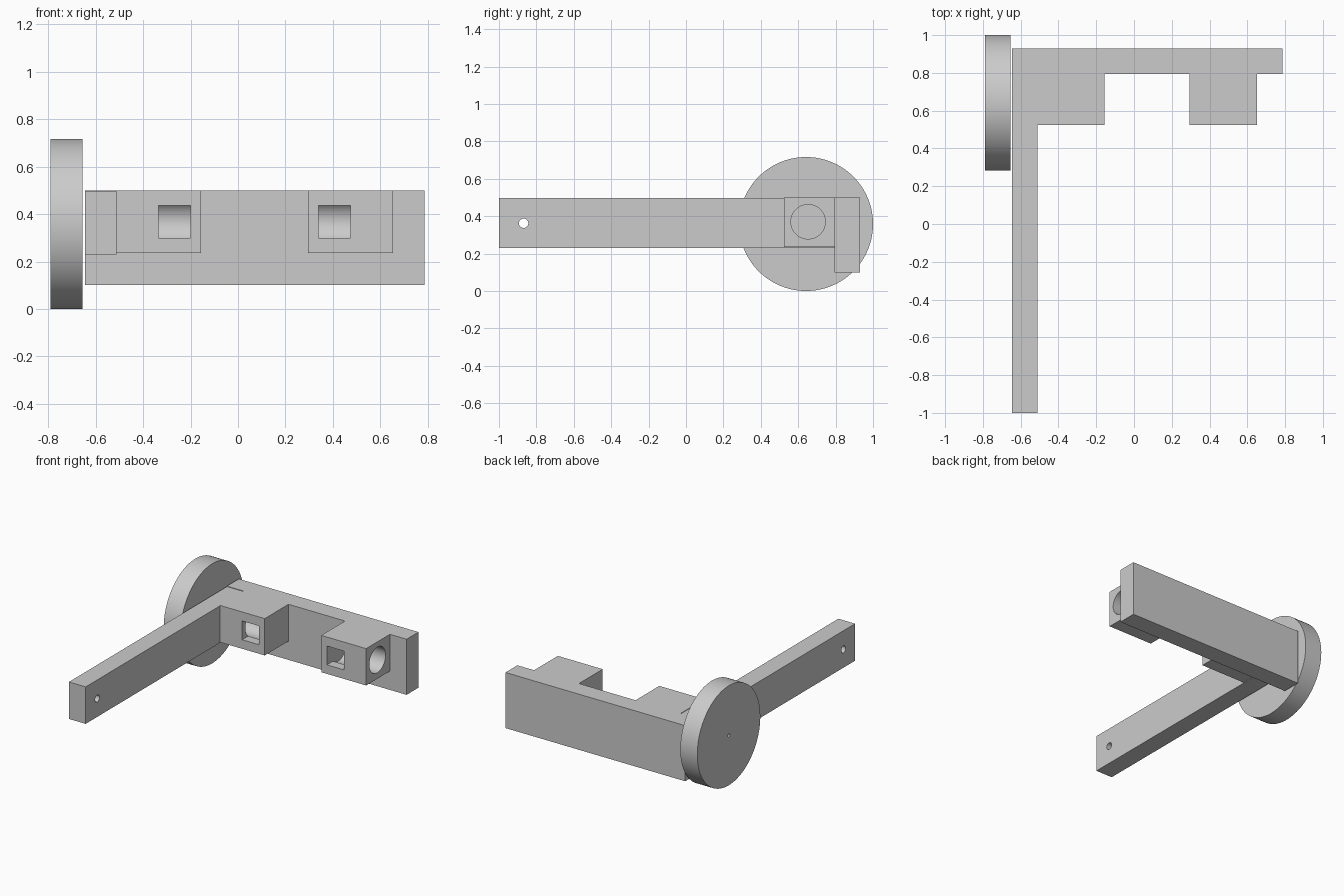
import bpy
import math
from mathutils import Matrix

cube = bpy.data.objects.get("Cube")
if cube:
    bpy.data.objects.remove(cube)

grey = bpy.data.materials.new("plain grey")
grey.use_nodes = True
grey.diffuse_color = (0.6, 0.6, 0.6, 1)
grey.node_tree.nodes["Principled BSDF"].inputs["Base Color"].default_value = (0.6, 0.6, 0.6, 1)

AXLE_Y, AXLE_Z = 0.645, 0.365


def box(name, x, y, z):
    """Box from (min, max) pairs."""
    bpy.ops.mesh.primitive_cube_add(size=1)
    ob = bpy.context.object
    ob.name = name
    spans = (x, y, z)
    ob.data.transform(Matrix.Diagonal([b - a for a, b in spans] + [1]))
    ob.data.transform(Matrix.Translation([(a + b) / 2 for a, b in spans]))
    ob.data.materials.append(grey)
    return ob


def rod(name, x, y, z, radius, sides=64):
    """Cylinder lying along x."""
    bpy.ops.mesh.primitive_cylinder_add(vertices=sides, radius=radius, depth=x[1] - x[0])
    ob = bpy.context.object
    ob.name = name
    ob.data.transform(Matrix.Rotation(math.pi / 2, 4, "Y"))
    ob.data.transform(Matrix.Translation(((x[0] + x[1]) / 2, y, z)))
    ob.data.materials.append(grey)
    return ob


def cut(target, *cutters):
    for c in cutters:
        mod = target.modifiers.new("cut", "BOOLEAN")
        mod.operation = "DIFFERENCE"
        mod.solver = "EXACT"
        mod.object = c
        bpy.context.view_layer.objects.active = target
        bpy.ops.object.modifier_apply(modifier=mod.name)
        bpy.data.objects.remove(c)


def smooth(ob):
    bpy.ops.object.select_all(action="DESELECT")
    ob.select_set(True)
    bpy.context.view_layer.objects.active = ob
    bpy.ops.object.shade_smooth_by_angle(angle=math.radians(30))


# Back plate
box("back_plate", (-0.645, 0.785), (0.795, 0.93), (0.1, 0.5))

# Motor blocks: blind bore from the outer end, square window in front
blocks = (
    ("right_motor_block", (-0.512, -0.155), (-0.6, -0.2), (-0.335, -0.2)),
    ("left_motor_block", (0.295, 0.652), (0.34, 0.75), (0.34, 0.475)),
)
for name, span, bore, window in blocks:
    block = box(name, span, (0.525, 0.795), (0.235, 0.5))
    cut(block,
        rod("bore_cutter", bore, 0.653, 0.37, 0.092),
        box("window_cutter", window, (0.45, 0.653), (0.3, 0.435)))
    smooth(block)

# Long arm with a pin hole near the tip and a shaft hole at the axle
arm = box("long_arm", (-0.645, -0.512), (-1, 0.795), (0.23, 0.496))
cut(arm,
    rod("pin_cutter", (-0.8, -0.4), -0.868, 0.362, 0.025, 32),
    rod("shaft_cutter", (-0.8, -0.4), AXLE_Y, AXLE_Z, 0.012, 24))
smooth(arm)

# Wheel with a small shaft hole
wheel = rod("wheel", (-0.79, -0.655), 0.642, 0.358, 0.358, 128)
cut(wheel, rod("shaft_cutter", (-0.9, -0.6), 0.642, 0.358, 0.012, 24))
smooth(wheel)
